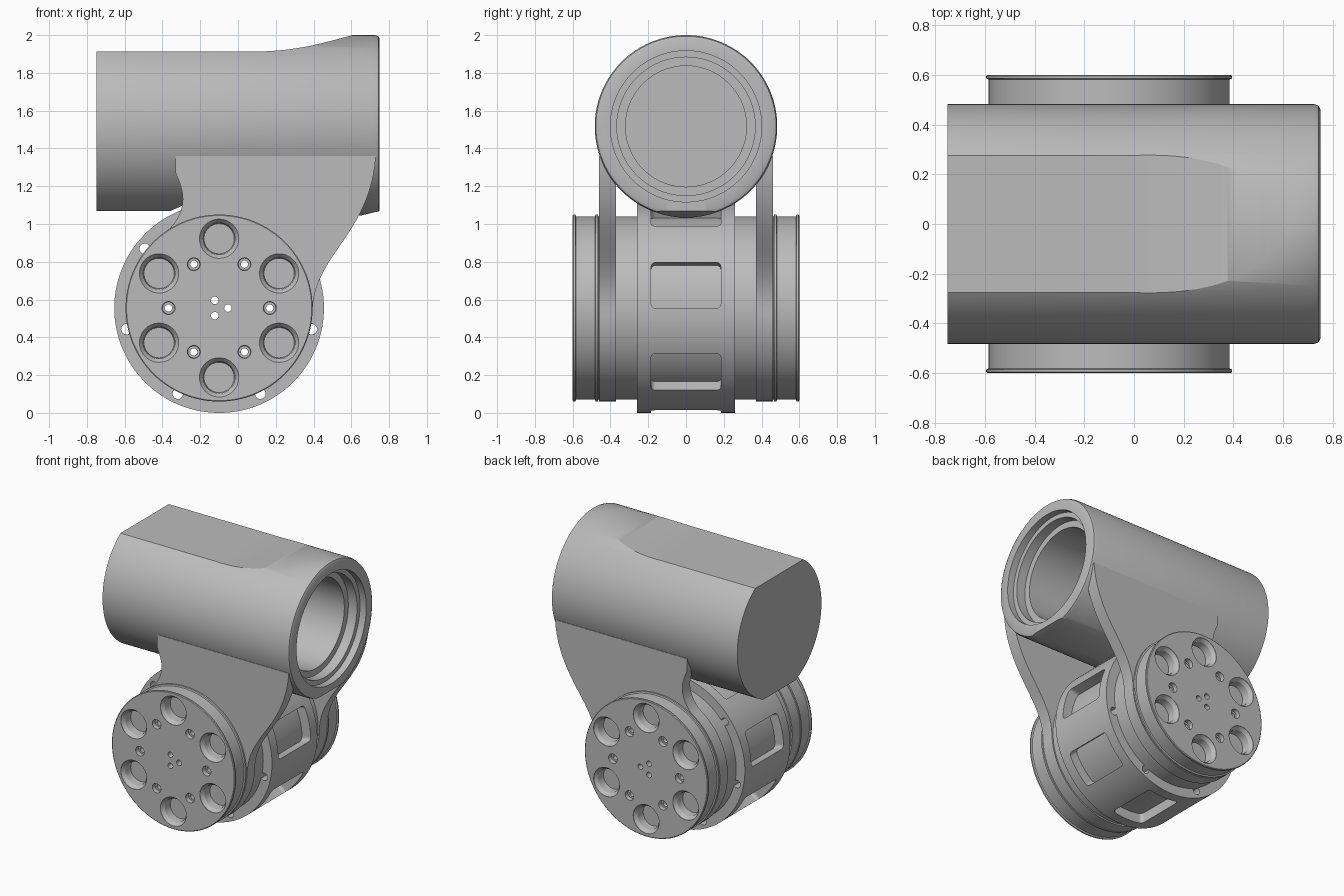
import bpy, bmesh, math
from mathutils import Vector, Matrix
from mathutils.geometry import interpolate_bezier

if "Cube" in bpy.data.objects:
    bpy.data.objects.remove(bpy.data.objects["Cube"])

grey = bpy.data.materials.new("machined grey")
grey.use_nodes = True
grey.diffuse_color = (0.5, 0.5, 0.5, 1)
grey.node_tree.nodes["Principled BSDF"].inputs["Base Color"].default_value = grey.diffuse_color

JX, JZ = -0.1, 0.555      # joint axis, runs along y
TUBE_Z = 1.517            # tube axis, runs along x
TAU = math.tau


def finish(name, bm):
    bmesh.ops.remove_doubles(bm, verts=bm.verts, dist=1e-5)
    bmesh.ops.recalc_face_normals(bm, faces=bm.faces)
    me = bpy.data.meshes.new(name)
    bm.to_mesh(me)
    bm.free()
    me.materials.append(grey)
    ob = bpy.data.objects.new(name, me)
    bpy.context.collection.objects.link(ob)
    return ob


def lathe(name, profile, centres, axis="Y", steps=96):
    """Revolve (position along axis, radius) points around each centre."""
    bm = bmesh.new()
    direction = Vector((1, 0, 0)) if axis == "X" else Vector((0, 1, 0))
    for c in centres:
        vs = [bm.verts.new(Vector(c) + direction * a + Vector((0, 0, r))) for a, r in profile]
        es = [bm.edges.new(p) for p in zip(vs, vs[1:])]
        if profile[0][1] > 0:
            es.append(bm.edges.new((vs[-1], vs[0])))
        bmesh.ops.spin(bm, geom=vs + es, cent=c, axis=direction, angle=TAU, steps=steps)
    return finish(name, bm)


def prism(name, outline, y0, y1):
    """Extrude an x-z outline along y."""
    bm = bmesh.new()
    face = bm.faces.new([bm.verts.new((x, y0, z)) for x, z in outline])
    out = bmesh.ops.extrude_face_region(bm, geom=[face])
    moved = [v for v in out["geom"] if isinstance(v, bmesh.types.BMVert)]
    bmesh.ops.translate(bm, verts=moved, vec=(0, y1 - y0, 0))
    return finish(name, bm)


def curve(*pts, n=16):
    return [tuple(p)[:2] for p in interpolate_bezier(*[Vector((x, z, 0)) for x, z in pts], n)]


def boolean(ob, cutter, operation="DIFFERENCE", keep=False):
    bpy.context.view_layer.objects.active = ob
    mod = ob.modifiers.new("cut", "BOOLEAN")
    mod.operation, mod.solver, mod.object = operation, "EXACT", cutter
    bpy.ops.object.modifier_apply(modifier=mod.name)
    if not keep:
        bpy.data.objects.remove(cutter)


def polar(radius, angle, y=0):
    return (JX + radius * math.cos(angle), y, JZ + radius * math.sin(angle))


# Upper tube: closed at the left end, stepped bore at the other
tube = lathe("upper_tube", [
    (-0.75, 0), (-0.75, 0.483), (0.725, 0.483), (0.743, 0.477), (0.75, 0.462),
    (0.75, 0.40), (0.70, 0.40), (0.70, 0.366), (0.63, 0.366), (0.63, 0.32),
    (-0.65, 0.32), (-0.65, 0)], [(0, 0, TUBE_Z)], "X", 128)

# Flattened top and underside of the tube
side = [(-0.8, 1.913)] + curve((0, 1.913), (0.3, 1.905), (0.45, 1.96), (0.6, 1.998))
side += [(0.66, 2.03), (0.8, 2.03), (0.8, 1.08), (0.65, 1.045), (0.5, 1.03),
         (0.25, 1.03), (0.1, 1.07), (-0.8, 1.07)]
boolean(tube, prism("side_shape", side, -0.6, 0.6), "INTERSECT")

# Clearance for the sleeve below
boolean(tube, lathe("clearance", [(-0.3, 0), (-0.3, 0.575), (0.3, 0.575), (0.3, 0)],
                    [(JX, 0, JZ)]))

# Two arms joining the tube to the joint
outline = curve((0.73, 1.36), (0.70, 0.95), (0.41, 0.84), (0.395, 0.555), n=24)
for i in range(1, 60):
    a = -i / 60 * math.radians(238)
    x, y, z = polar(0.495, a)
    outline.append((x, z))
outline += curve((-0.36, 0.977), (-0.25, 1.1), (-0.30, 1.2), (-0.33, 1.27))
outline.append((-0.33, 1.36))
arms = []
for name, y0, y1 in (("front_arm", -0.46, -0.37), ("back_arm", 0.37, 0.46)):
    arm = prism(name, outline, y0, y1)
    boolean(arm, lathe("eye", [(-0.6, 0), (-0.6, 0.45), (0.6, 0.45), (0.6, 0)], [(JX, 0, JZ)]))
    arms.append(arm)

# Joint drum with flanged end caps
half = [(0.6, 0), (0.6, 0.49), (0.596, 0.495), (0.586, 0.495), (0.582, 0.485),
        (0.482, 0.485), (0.479, 0.495), (0.467, 0.495), (0.464, 0.485)]
drum = lathe("joint_drum", half + [(-a, r) for a, r in reversed(half)], [(JX, 0, JZ)], steps=128)

# Large counterbores on both caps
for s in (-1, 1):
    boolean(drum, lathe("pockets", [
        (s * 0.62, 0), (s * 0.62, 0.104), (s * 0.598, 0.104), (s * 0.575, 0.085),
        (s * 0.52, 0.08), (s * 0.52, 0)],
        [polar(0.367, TAU * (k / 6 + 0.25)) for k in range(6)], steps=40))

# Small screw holes and three centre holes, right through
screw = [(0.62, 0), (0.62, 0.036), (0.57, 0.032), (0.57, 0.019)]
boolean(drum, lathe("screw_holes", screw + [(-a, r) for a, r in reversed(screw)],
                    [polar(0.268, TAU * k / 6) for k in range(6)], steps=24))
boolean(drum, lathe("centre_holes", [(-0.62, 0), (-0.62, 0.02), (0.62, 0.02), (0.62, 0)],
                    [polar(0.047, TAU * k / 3) for k in range(3)], steps=20))

# Sleeve around the drum, with seven windows and seven axial notches
sleeve = lathe("sleeve", [(-0.26, 0.48), (-0.26, 0.555), (0.26, 0.555), (0.26, 0.48)],
               [(JX, 0, JZ)], steps=140)
bm = bmesh.new()
for k in range(7):
    a = math.pi / 2 + TAU * (k + 0.5) / 7
    m = (Matrix.Translation(polar(0.52, a)) @ Matrix.Rotation(-a, 4, "Y")
         @ Matrix.Diagonal((0.2, 0.37, 0.25, 1)))
    box = bmesh.ops.create_cube(bm, size=1, matrix=m)["verts"]
    radial = Vector((math.cos(a), 0, math.sin(a)))
    edges = {e for v in box for e in v.link_edges
             if abs((e.verts[0].co - e.verts[1].co).normalized().dot(radial)) > 0.9}
    bmesh.ops.bevel(bm, geom=list(edges), offset=0.025, segments=4, profile=0.5, affect="EDGES")
boolean(sleeve, finish("windows", bm))
boolean(sleeve, lathe("notches", [(-0.3, 0), (-0.3, 0.028), (0.3, 0.028), (0.3, 0)],
                      [polar(0.503, math.pi / 2 + TAU * k / 7) for k in range(7)], steps=24))

# Smooth shading with sharp edges kept
bpy.ops.object.select_all(action="DESELECT")
for ob in [tube, drum, sleeve] + arms:
    ob.select_set(True)
bpy.context.view_layer.objects.active = tube
bpy.ops.object.shade_smooth_by_angle(angle=math.radians(30))
